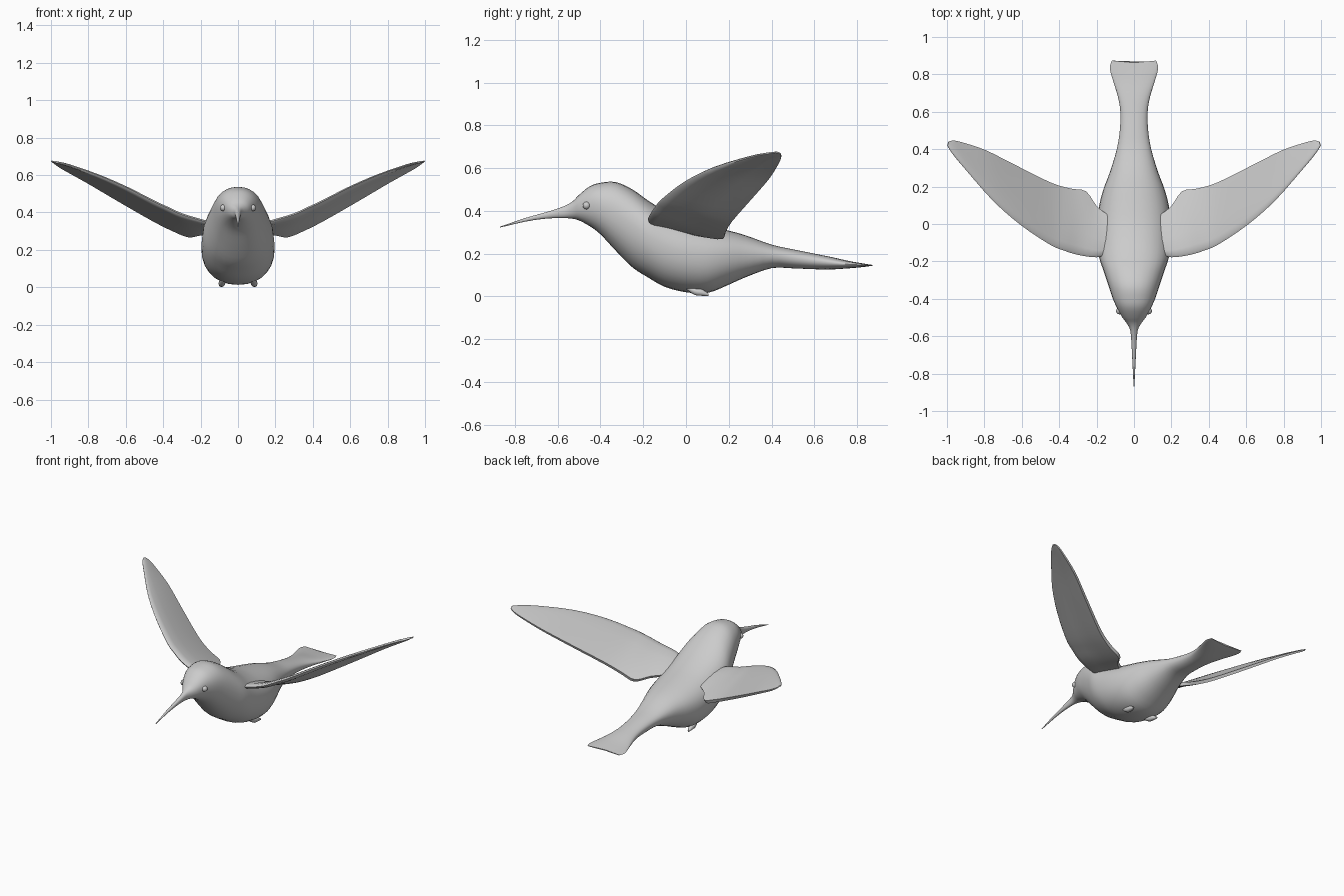
import bpy, bmesh, math
from mathutils import Vector

if "Cube" in bpy.data.objects:
    bpy.data.objects.remove(bpy.data.objects["Cube"])


def spline(rows, steps):
    """Catmull-Rom resampling of a list of equal-length tuples."""
    out = []
    n = len(rows)
    for i in range(n - 1):
        p = [rows[max(i - 1, 0)], rows[i], rows[i + 1], rows[min(i + 2, n - 1)]]
        for s in range(steps):
            t = s / steps
            out.append([0.5 * (2 * b + (c - a) * t + (2 * a - 5 * b + 4 * c - d) * t * t
                               + (3 * b - a - 3 * c + d) * t ** 3) for a, b, c, d in zip(*p)])
    out.append(list(rows[-1]))
    return out


def loft(name, rings, angle=50):
    """Skin closed rings of points, capping both ends."""
    bm = bmesh.new()
    loops = [[bm.verts.new(p) for p in r] for r in rings]
    n = len(loops[0])
    for a, b in zip(loops, loops[1:]):
        for i in range(n):
            j = (i + 1) % n
            bm.faces.new((a[i], a[j], b[j], b[i]))
    bm.faces.new(loops[0])
    bm.faces.new(loops[-1])
    bmesh.ops.recalc_face_normals(bm, faces=bm.faces)
    me = bpy.data.meshes.new(name)
    bm.to_mesh(me)
    bm.free()
    ob = bpy.data.objects.new(name, me)
    bpy.context.collection.objects.link(ob)
    finish(ob, angle)
    return ob


def finish(ob, angle=50):
    bpy.ops.object.select_all(action='DESELECT')
    ob.select_set(True)
    bpy.context.view_layer.objects.active = ob
    bpy.ops.object.shade_smooth_by_angle(angle=math.radians(angle))


def mirror_x(ob):
    ob.modifiers.new("mirror", 'MIRROR').use_axis[0] = True


# Body from beak tip to tail fan: y, top z, bottom z, half width
stations = [
    (-.87, .326, .322, .002), (-.75, .367, .350, .008), (-.65, .395, .364, .013),
    (-.57, .422, .366, .020), (-.53, .445, .363, .040), (-.50, .475, .355, .062),
    (-.45, .515, .328, .090), (-.40, .531, .290, .113), (-.33, .535, .215, .136),
    (-.25, .500, .135, .163), (-.18, .450, .090, .186), (-.10, .402, .045, .194),
    (0, .360, .019, .196), (.10, .332, .016, .186), (.19, .310, .050, .162),
    (.28, .285, .090, .128), (.40, .242, .132, .092), (.50, .220, .131, .076),
    (.60, .200, .127, .073), (.68, .184, .126, .086), (.76, .166, .131, .110),
    (.83, .154, .137, .129), (.868, .148, .142, .118)]
SIDES = 28
rings = []
for y, top, bot, w in spline(stations, 3):
    mid = bot + (top - bot) * .55
    ring = []
    for k in range(SIDES):
        a = 2 * math.pi * k / SIDES
        c, s = math.cos(a), math.sin(a)
        x = w * math.copysign(abs(c) ** .92, c)
        h = math.copysign(abs(s) ** .92, s)
        z = mid + h * (top - mid if h > 0 else mid - bot)
        # shallow notch in the tail's end
        notch = .012 * max(0, (y - .8) / .07) * (abs(x) / .12 - .5)
        ring.append((x, y + notch, z))
    rings.append(ring)
loft("body", rings)

# Wing: leading edge xyz, trailing edge xyz, thickness
wing_stations = [
    (.13, -.16, .335, .13, .04, .295, .030), (.20, -.178, .358, .20, .09, .286, .034),
    (.30, -.165, .388, .26, .172, .278, .036), (.38, -.14, .425, .34, .187, .308, .034),
    (.45, -.11, .458, .45, .22, .362, .032), (.60, -.01, .535, .65, .32, .475, .028),
    (.75, .12, .600, .80, .395, .562, .024), (.90, .29, .652, .93, .438, .632, .018),
    (.97, .375, .669, .97, .445, .656, .014), (.998, .420, .674, .992, .440, .670, .008)]
normal = Vector((-.139, .08, .264)).normalized()
# Aerofoil: chord fraction, offset as a share of thickness
foil = [(0, 0), (.03, .3), (.12, .5), (.35, .6), (.65, .5), (.9, .35), (1, .25),
        (1, -.35), (.9, -.35), (.65, -.25), (.35, -.2), (.12, -.35), (.03, -.25)]
rings = []
for r in spline(wing_stations, 3):
    lead, trail, t = Vector(r[:3]), Vector(r[3:6]), r[6]
    rings.append([lead.lerp(trail, u) + normal * (t * v) for u, v in foil])
mirror_x(loft("wings", rings, 40))

# Feet: small tucked toes under the belly
foot = [(.080, .00, .045, .012), (.085, .04, .024, .018), (.088, .075, .018, .016),
        (.092, .105, .008, .006)]
rings = [[(x + r * math.cos(a), y, z + r * math.sin(a))
          for a in (2 * math.pi * k / 10 for k in range(10))] for x, y, z, r in spline(foot, 3)]
mirror_x(loft("feet", rings))

# Eyes
bpy.ops.mesh.primitive_uv_sphere_add(segments=16, ring_count=10, radius=.018)
eyes = bpy.context.object
eyes.name = "eyes"
for v in eyes.data.vertices:
    v.co += Vector((.078, -.465, .425))
finish(eyes)
mirror_x(eyes)
